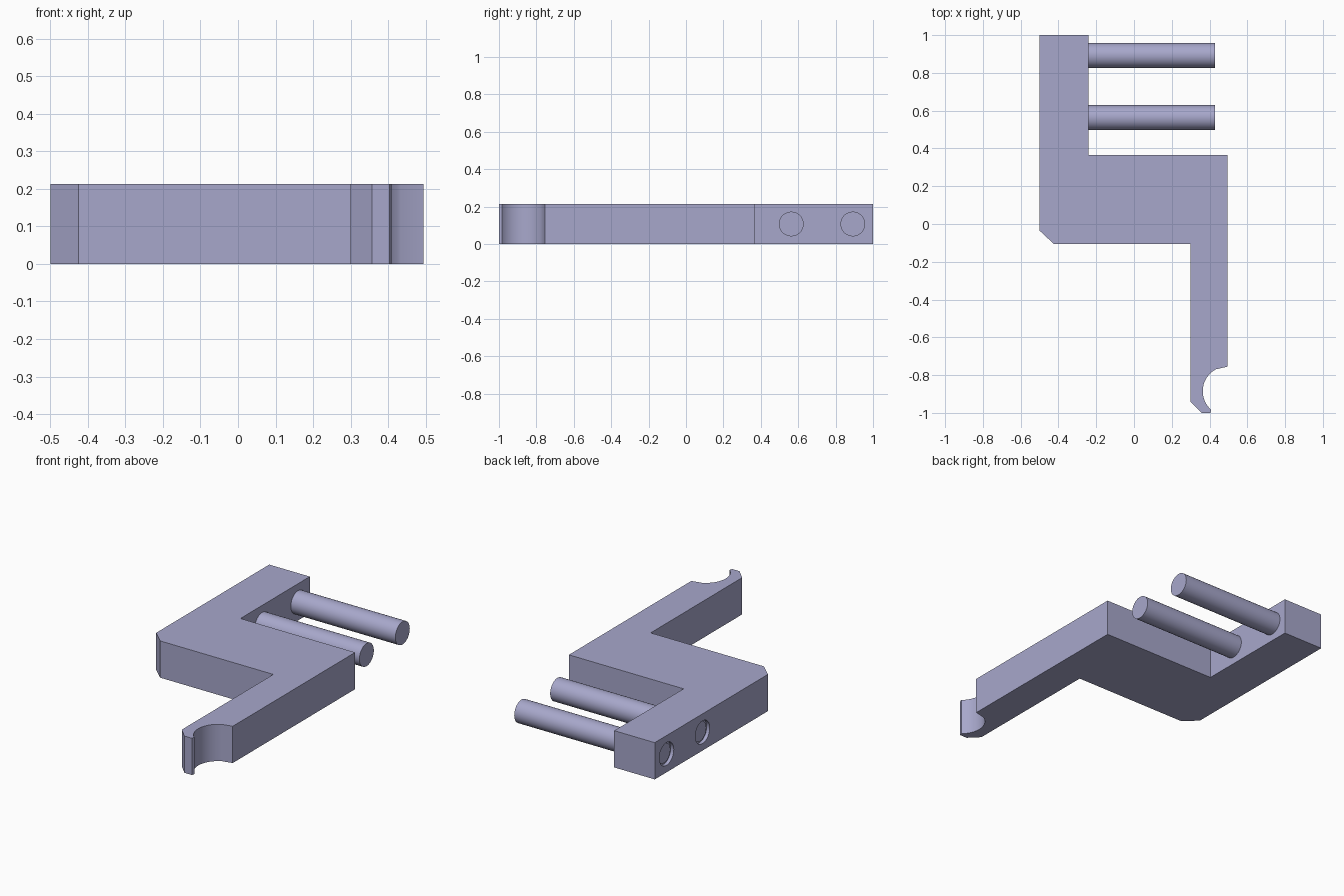
import bpy, bmesh, math

cube = bpy.data.objects.get("Cube")
if cube:
    bpy.data.objects.remove(cube, do_unlink=True)

HEIGHT = 0.213
PIN_RADIUS = 0.066
PIN_ROWS = {"front_pin": 0.563, "back_pin": 0.892}

lavender = bpy.data.materials.new("lavender_grey")
lavender.use_nodes = True
COLOUR = (0.39, 0.39, 0.6, 1)
lavender.diffuse_color = COLOUR
lavender.node_tree.nodes["Principled BSDF"].inputs["Base Color"].default_value = COLOUR


def finish(obj):
    """Give an object its colour and smooth only its curved faces."""
    if not obj.data.materials:
        obj.data.materials.append(lavender)
    bpy.ops.object.select_all(action='DESELECT')
    obj.select_set(True)
    bpy.context.view_layer.objects.active = obj
    bpy.ops.object.shade_smooth_by_angle(angle=math.radians(25))


def rod(name, x0, x1, y, radius):
    """Cylinder lying along x."""
    bpy.ops.mesh.primitive_cylinder_add(
        vertices=48, radius=radius, depth=x1 - x0,
        location=((x0 + x1) / 2, y, HEIGHT / 2), rotation=(0, math.pi / 2, 0))
    obj = bpy.context.object
    obj.name = name
    return obj


# Stepped body outline with a curved hook at the front tip
notch = []
for i in range(25):
    a = math.radians(118 + (229 - 118) * i / 24)
    notch.append((0.495 + 0.131 * math.cos(a), -0.885 + 0.131 * math.sin(a)))
outline = [(-0.5, 1), (-0.24, 1), (-0.24, 0.365), (0.495, 0.365), (0.495, -0.755)]
outline += notch
outline += [(0.404, -1), (0.357, -1), (0.3, -0.943), (0.3, -0.105),
            (-0.425, -0.105), (-0.5, -0.035)]

bm = bmesh.new()
base = bm.faces.new([bm.verts.new((x, y, 0)) for x, y in outline])
top = bmesh.ops.extrude_face_region(bm, geom=[base])["geom"]
bmesh.ops.translate(bm, vec=(0, 0, HEIGHT),
                    verts=[v for v in top if isinstance(v, bmesh.types.BMVert)])
bmesh.ops.recalc_face_normals(bm, faces=bm.faces)
mesh = bpy.data.meshes.new("stepped_body")
bm.to_mesh(mesh)
bm.free()
body = bpy.data.objects.new("stepped_body", mesh)
bpy.context.collection.objects.link(body)
mesh.materials.append(lavender)

# Shallow round sockets in the outer side
for y in PIN_ROWS.values():
    cutter = rod("socket_cutter", -0.6, -0.48, y, PIN_RADIUS)
    cutter.hide_render = True
    cutter.data.materials.append(lavender)
    mod = body.modifiers.new("socket", 'BOOLEAN')
    mod.operation = 'DIFFERENCE'
    mod.solver = 'EXACT'
    mod.object = cutter
    bpy.context.view_layer.objects.active = body
    bpy.ops.object.modifier_apply(modifier=mod.name)
    bpy.data.objects.remove(cutter, do_unlink=True)
finish(body)

# Pins on the inner side, each with a slightly narrower end in its socket
for name, y in PIN_ROWS.items():
    finish(rod(name, -0.25, 0.43, y, PIN_RADIUS))
    finish(rod(name + "_end", -0.485, -0.47, y, PIN_RADIUS - 0.01))
